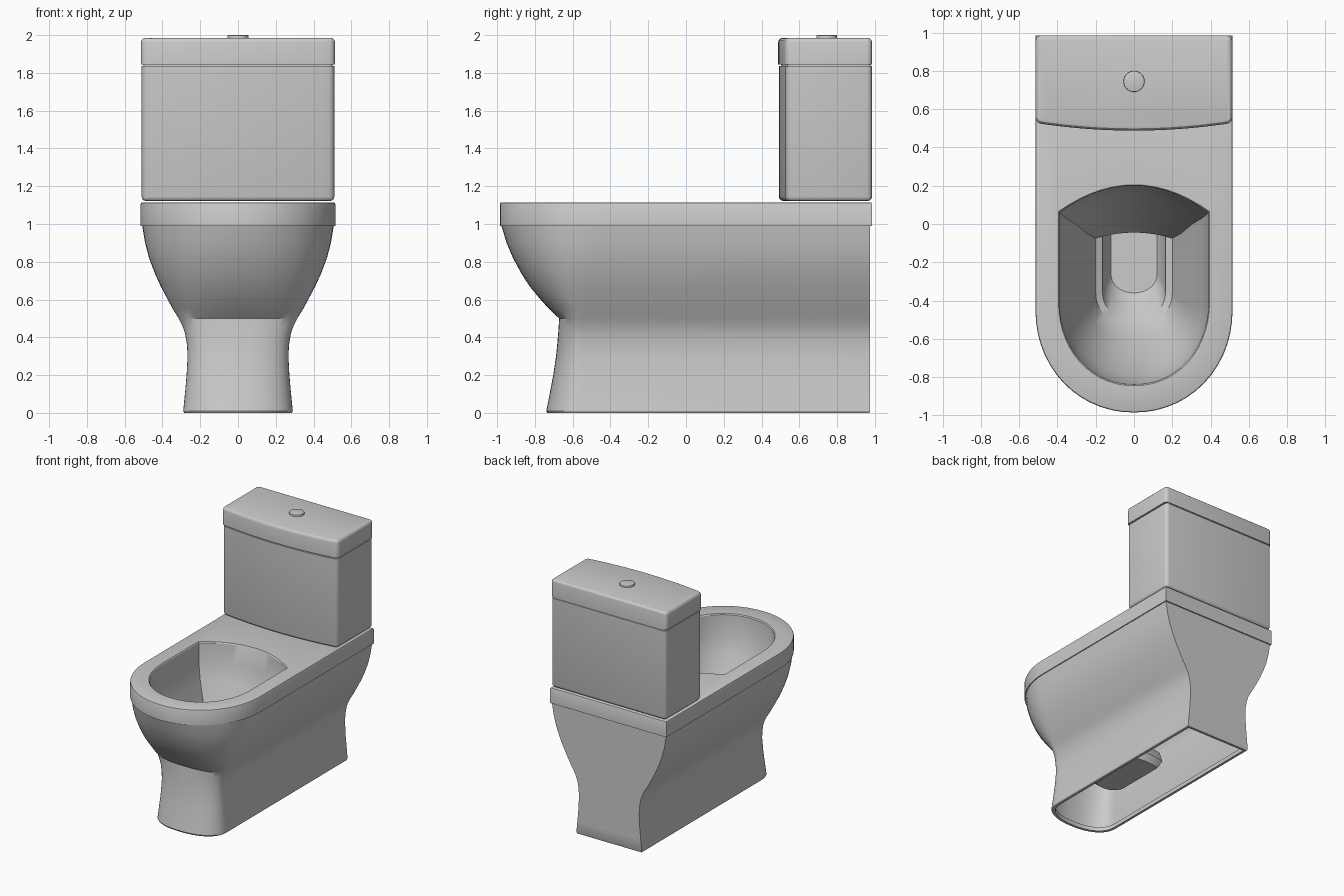
import bpy, bmesh, math

if "Cube" in bpy.data.objects:
    bpy.data.objects.remove(bpy.data.objects["Cube"])


def outline(w, f, fs, b, bs, power=2.0, n=28, m=14):
    """Plan outline: rounded front (fs -> f), straight sides, shallow back arc (bs -> b)."""
    pts = []
    for i in range(n + 1):
        a = math.pi * i / n
        c, s = math.cos(a), math.sin(a)
        x = -w * math.copysign(abs(c) ** (2 / power), c)
        pts.append((x, fs + (f - fs) * max(s, 0) ** (2 / power)))
    for i in range(m + 1):
        t = 1 - 2 * i / m
        pts.append((w * t, bs + (b - bs) * (1 - t * t)))
    return pts


def finish(name, bm, angle=30):
    bmesh.ops.recalc_face_normals(bm, faces=bm.faces)
    me = bpy.data.meshes.new(name)
    bm.to_mesh(me)
    bm.free()
    ob = bpy.data.objects.new(name, me)
    bpy.context.collection.objects.link(ob)
    bpy.ops.object.select_all(action='DESELECT')
    ob.select_set(True)
    bpy.context.view_layer.objects.active = ob
    bpy.ops.object.shade_smooth_by_angle(angle=math.radians(angle))
    return ob


def loft(name, rings, cap_start=False):
    """Skin (z, outline) rings in order and close the last one."""
    bm = bmesh.new()
    loops = [[bm.verts.new((x, y, z)) for x, y in pts] for z, pts in rings]
    for a, b in zip(loops, loops[1:]):
        for i in range(len(a)):
            j = (i + 1) % len(a)
            bm.faces.new((a[i], a[j], b[j], b[i]))
    bm.faces.new(loops[-1])
    if cap_start:
        bm.faces.new(loops[0][::-1])
    return finish(name, bm)


# pan: outside of pedestal, rim and bowl as one continuous skin
rings = [(0.03, outline(0.262, -0.71, -0.54, 0.95, 0.95, 2.3)),
         (0.0, outline(0.265, -0.715, -0.54, 0.95, 0.95, 2.3)),
         (0.0, outline(0.285, -0.735, -0.55, 0.97, 0.97, 2.3))]
for z, w, f in [(0.01, 0.29, 0.74), (0.1, 0.281, 0.722), (0.2, 0.272, 0.703),
                (0.3, 0.267, 0.688), (0.36, 0.27, 0.682), (0.42, 0.28, 0.677),
                (0.46, 0.294, 0.674), (0.5, 0.314, 0.672), (0.55, 0.345, 0.725),
                (0.6, 0.372, 0.77), (0.67, 0.409, 0.828), (0.74, 0.441, 0.873),
                (0.82, 0.471, 0.916), (0.9, 0.492, 0.95), (0.99, 0.507, 0.977)]:
    k = min(max((z - 0.5) / 0.49, 0), 1)
    rings.append((z, outline(w, -f, -0.55 + 0.1 * k, 0.975, 0.975, 2.3 - 0.25 * k)))
for z, d in [(0.99, 0), (1.105, 0), (1.112, 0.003), (1.115, 0.01)]:
    rings.append((z, outline(0.515 - d, -0.985 + d, -0.45, 0.985 - d, 0.985 - d, 2.05)))
for z, w, f, fs, b, bs in [(1.115, 0.395, -0.845, -0.4, 0.205, 0.065),
                           (1.107, 0.39, -0.838, -0.4, 0.2, 0.06),
                           (0.95, 0.386, -0.832, -0.4, 0.192, 0.055),
                           (0.82, 0.355, -0.79, -0.42, 0.145, 0.03),
                           (0.66, 0.305, -0.72, -0.42, 0.085, 0.0),
                           (0.48, 0.245, -0.62, -0.4, 0.015, -0.05),
                           (0.34, 0.2, -0.53, -0.36, -0.045, -0.075),
                           (0.32, 0.165, -0.51, -0.35, 0.12, 0.1),
                           (0.22, 0.15, -0.43, -0.3, 0.17, 0.15),
                           (0.16, 0.12, -0.36, -0.26, 0.15, 0.13)]:
    rings.append((z, outline(w, f, fs, b, bs, 2.1)))
loft("toilet_pan", rings)


def block(name, w, front, z0, z1, round_z, corner, r):
    """Bow-fronted box with rounded upright corners and one rounded horizontal edge loop."""
    bm = bmesh.new()
    n = 16
    pts = [(w * (2 * i / n - 1), front + 0.04 * (2 * i / n - 1) ** 2) for i in range(n + 1)]
    pts += [(w, 0.985), (-w, 0.985)]
    lo = [bm.verts.new((x, y, z0)) for x, y in pts]
    hi = [bm.verts.new((x, y, z1)) for x, y in pts]
    bm.faces.new(lo[::-1])
    bm.faces.new(hi)
    for i in range(len(pts)):
        j = (i + 1) % len(pts)
        bm.faces.new((lo[i], lo[j], hi[j], hi[i]))
    bm.normal_update()
    up = [e for e in bm.edges if abs(e.verts[0].co.z - e.verts[1].co.z) > 0.01
          and e.calc_face_angle() > 0.6]
    bmesh.ops.bevel(bm, geom=up, offset=corner, segments=4, profile=0.5, affect='EDGES')
    rim = [e for e in bm.edges if all(abs(v.co.z - round_z) < 1e-4 for v in e.verts)]
    bmesh.ops.bevel(bm, geom=rim, offset=r, segments=3, profile=0.5, affect='EDGES',
                    clamp_overlap=True)
    return finish(name, bm)


# cistern body, recessed seam and lid
block("cistern", 0.51, 0.492, 1.122, 1.836, 1.122, 0.028, 0.022)
block("cistern_lid", 0.514, 0.488, 1.845, 1.986, 1.986, 0.028, 0.024)
seam = block("cistern_seam", 0.5, 0.5, 1.83, 1.85, 1.85, 0.02, 0.002)
seam.scale.y = 0.98
seam.location.y = 0.012

# flush button
bm = bmesh.new()
bmesh.ops.create_cone(bm, cap_ends=True, segments=40, radius1=0.055, radius2=0.055, depth=0.03)
top = [e for e in bm.edges if all(v.co.z > 0.01 for v in e.verts)]
bmesh.ops.bevel(bm, geom=top, offset=0.004, segments=2, profile=0.5, affect='EDGES')
button = finish("flush_button", bm)
button.location = (0, 0.745, 1.985)
